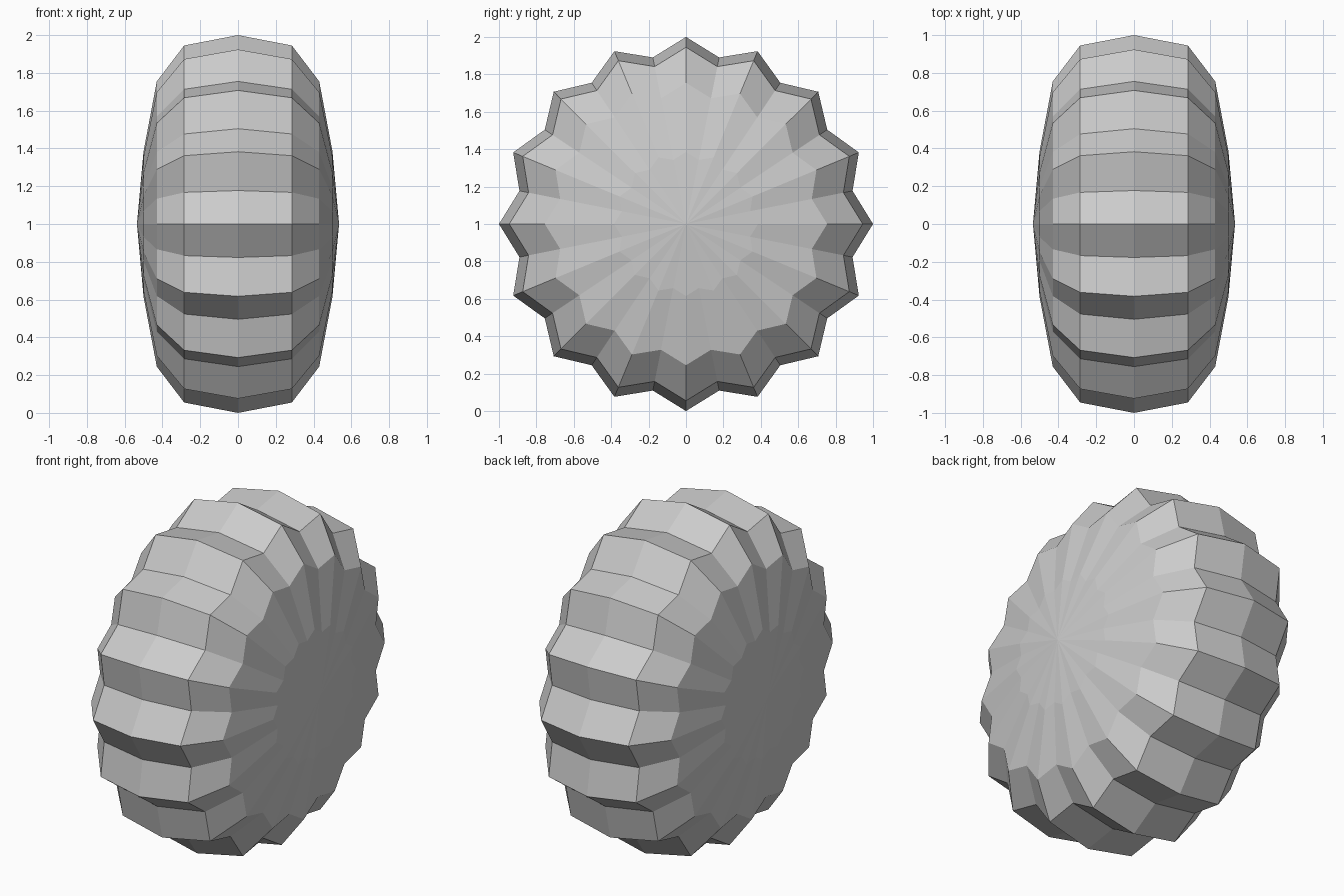
import bpy, bmesh
from math import sin, cos, pi

if "Cube" in bpy.data.objects:
    bpy.data.objects.remove(bpy.data.objects["Cube"])

POINTS = 16      # ribs around the rim
VALLEY = 0.908   # groove radius relative to rib radius
# half profile: (x offset, rib radius), from the side towards the middle
HALF = [(0.50, 0.385), (0.43, 0.755), (0.285, 0.945)]
PROFILE = [(-x, r) for x, r in HALF] + [(0, 1.0)] + HALF[::-1]
HUB_X = 0.535

bm = bmesh.new()


def star_ring(x, radius):
    """Star-shaped loop of vertices around the x axis."""
    ring = []
    for i in range(POINTS * 2):
        a = pi * i / POINTS
        r = radius * (VALLEY if i % 2 else 1)
        ring.append(bm.verts.new((x, r * sin(a), 1 + r * cos(a))))
    return ring


# ribbed body
rings = [star_ring(x, r) for x, r in PROFILE]
n = POINTS * 2
for a, b in zip(rings, rings[1:]):
    for i in range(n):
        j = (i + 1) % n
        bm.faces.new((a[i], a[j], b[j], b[i]))

# fans closing at the hub on both sides
for ring, x in ((rings[0], -HUB_X), (rings[-1], HUB_X)):
    hub = bm.verts.new((x, 0, 1))
    for i in range(n):
        bm.faces.new((ring[i], ring[(i + 1) % n], hub))

bmesh.ops.recalc_face_normals(bm, faces=bm.faces)
mesh = bpy.data.meshes.new("ribbed_wheel")
bm.to_mesh(mesh)
bm.free()
bpy.context.collection.objects.link(bpy.data.objects.new("ribbed_wheel", mesh))
